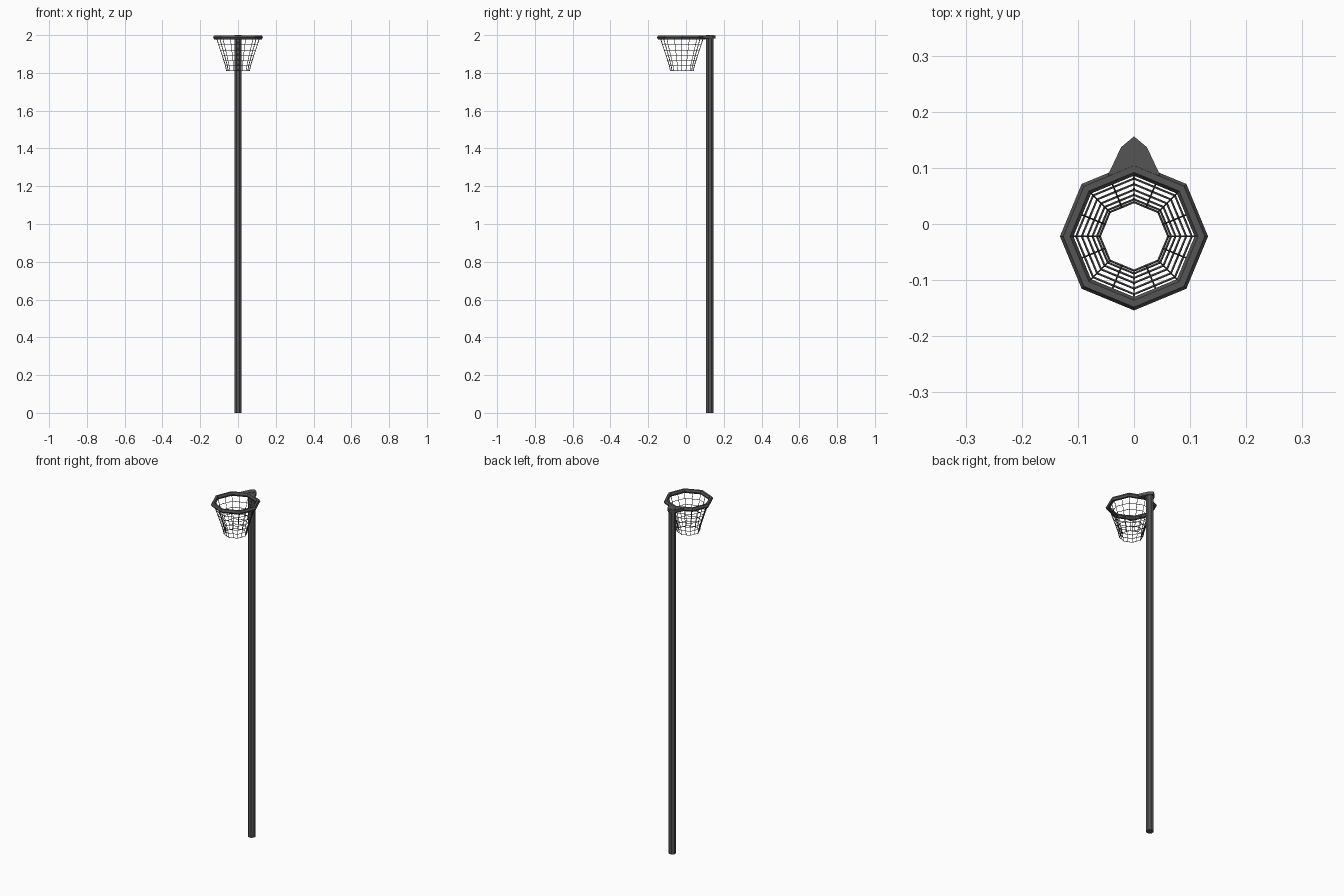
import bpy, bmesh
from math import sin, cos, pi

if "Cube" in bpy.data.objects:
    bpy.data.objects.remove(bpy.data.objects["Cube"])

CY = -0.022      # hoop centre
PY = 0.126       # pole centre


def make(name, bm):
    bmesh.ops.recalc_face_normals(bm, faces=bm.faces)
    me = bpy.data.meshes.new(name)
    bm.to_mesh(me)
    bm.free()
    ob = bpy.data.objects.new(name, me)
    bpy.context.collection.objects.link(ob)
    mat = bpy.data.materials.get("dark_metal")
    if not mat:
        mat = bpy.data.materials.new("dark_metal")
        mat.diffuse_color = (0.09, 0.09, 0.09, 1)
        mat.use_nodes = True
        mat.node_tree.nodes["Principled BSDF"].inputs["Base Color"].default_value = mat.diffuse_color
    me.materials.append(mat)
    return ob


def octagon(r, z, sub=1):
    """Octagon ring points, each side split into sub pieces."""
    c = [(r * cos(i * pi / 4), r * sin(i * pi / 4)) for i in range(9)]
    return [(c[i][0] + (c[i + 1][0] - c[i][0]) * s / sub,
             CY + c[i][1] + (c[i + 1][1] - c[i][1]) * s / sub, z)
            for i in range(8) for s in range(sub)]


def loft(bm, rings, closed=False):
    vs = [[bm.verts.new(p) for p in ring] for ring in rings]
    n = len(vs[0])
    for a in range(len(vs) if closed else len(vs) - 1):
        lo, hi = vs[a], vs[(a + 1) % len(vs)]
        for i in range(n):
            j = (i + 1) % n
            bm.faces.new((lo[i], lo[j], hi[j], hi[i]))


# Pole: eight-sided post
bpy.ops.mesh.primitive_cylinder_add(vertices=8, radius=0.021, depth=2,
                                    location=(0, PY, 1), rotation=(0, 0, pi / 8))
pole = bpy.context.object
pole.name = "pole"

# Rim: octagonal hoop with a six-sided section
bm = bmesh.new()
loft(bm, [octagon(0.12 + 0.012 * cos(k * pi / 3), 1.988 + 0.012 * sin(k * pi / 3))
          for k in range(6)], closed=True)
rim = make("rim", bm)
pole.data.materials.append(rim.data.materials[0])

# Bracket: tapered plate from the rim round the pole
bm = bmesh.new()
half = [(0.047, 0.086), (0.023, 0.137)]
outline = half + [(0, 0.156)] + [(-x, y) for x, y in reversed(half)] + [(0, 0.1)]
base = bm.faces.new([bm.verts.new((x, y, 1.981)) for x, y in outline])
ext = bmesh.ops.extrude_face_region(bm, geom=[base])
bmesh.ops.translate(bm, vec=(0, 0, 0.017),
                    verts=[v for v in ext["geom"] if isinstance(v, bmesh.types.BMVert)])
make("bracket", bm)

# Net: sixteen strands and horizontal cords
bm = bmesh.new()
profile = [(0.114, 1.985), (0.103, 1.951), (0.093, 1.921), (0.083, 1.891),
           (0.074, 1.863), (0.066, 1.837), (0.061, 1.812)]
loft(bm, [octagon(r, z, 2) for r, z in profile])
net = make("net", bm)
wire = net.modifiers.new("cords", 'WIREFRAME')
wire.thickness = 0.004
wire.offset = 0
wire.use_boundary = True
wire.use_even_offset = False
